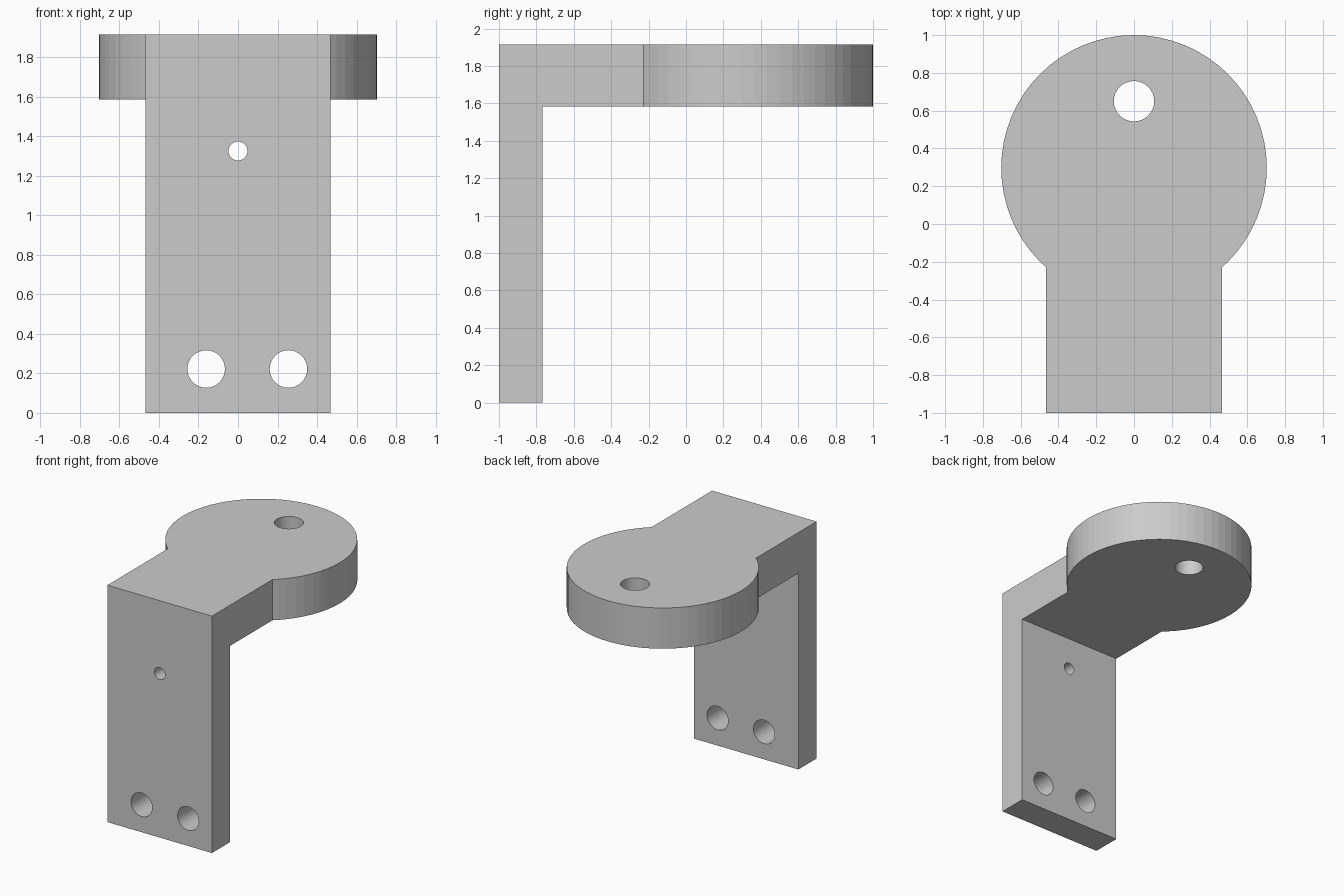
import bpy, bmesh
from math import pi
from mathutils import Matrix

if "Cube" in bpy.data.objects:
    bpy.data.objects.remove(bpy.data.objects["Cube"])

HALF_W, TOP, UNDER = 0.467, 1.914, 1.585
FRONT, WALL_BACK = -1.0, -0.767
DISC_Y, DISC_R = 0.297, 0.703


def add_object(name, bm):
    bmesh.ops.recalc_face_normals(bm, faces=bm.faces)
    mesh = bpy.data.meshes.new(name)
    bm.to_mesh(mesh)
    bm.free()
    obj = bpy.data.objects.new(name, mesh)
    bpy.context.collection.objects.link(obj)
    return obj


def cylinder(name, radius, depth, location, along_y=False, sides=32):
    bm = bmesh.new()
    turn = Matrix.Rotation(pi / 2 if along_y else 0, 4, 'X')
    bmesh.ops.create_cone(bm, cap_ends=True, segments=sides, radius1=radius,
                          radius2=radius, depth=depth,
                          matrix=Matrix.Translation(location) @ turn)
    return add_object(name, bm)


def combine(target, tool, operation):
    mod = target.modifiers.new(tool.name, 'BOOLEAN')
    mod.operation, mod.solver, mod.object = operation, 'EXACT', tool
    bpy.context.view_layer.objects.active = target
    bpy.ops.object.modifier_apply(modifier=mod.name)
    bpy.data.objects.remove(tool)


# L-shaped body: side profile extruded across the width
profile = [(FRONT, 0), (WALL_BACK, 0), (WALL_BACK, UNDER),
           (DISC_Y, UNDER), (DISC_Y, TOP), (FRONT, TOP)]
bm = bmesh.new()
face = bm.faces.new([bm.verts.new((-HALF_W, y, z)) for y, z in profile])
side = bmesh.ops.extrude_face_region(bm, geom=[face])["geom"]
bmesh.ops.translate(bm, vec=(2 * HALF_W, 0, 0),
                    verts=[v for v in side if isinstance(v, bmesh.types.BMVert)])
bracket = add_object("angle_bracket", bm)

# Round pad at the end of the top arm
pad = cylinder("round_pad", DISC_R, TOP - UNDER,
               (0, DISC_Y, (TOP + UNDER) / 2), sides=64)
combine(bracket, pad, 'UNION')

# Pad hole, small pilot hole and two offset mounting holes
combine(bracket, cylinder("pad_hole", 0.107, 1, (0, 0.65, 1.75)), 'DIFFERENCE')
wall_y = (FRONT + WALL_BACK) / 2
for name, x, z, r in [("pilot_hole", 0, 1.325, 0.048),
                      ("mount_hole_left", -0.161, 0.222, 0.095),
                      ("mount_hole_right", 0.255, 0.222, 0.095)]:
    combine(bracket, cylinder(name, r, 0.5, (x, wall_y, z), along_y=True), 'DIFFERENCE')
